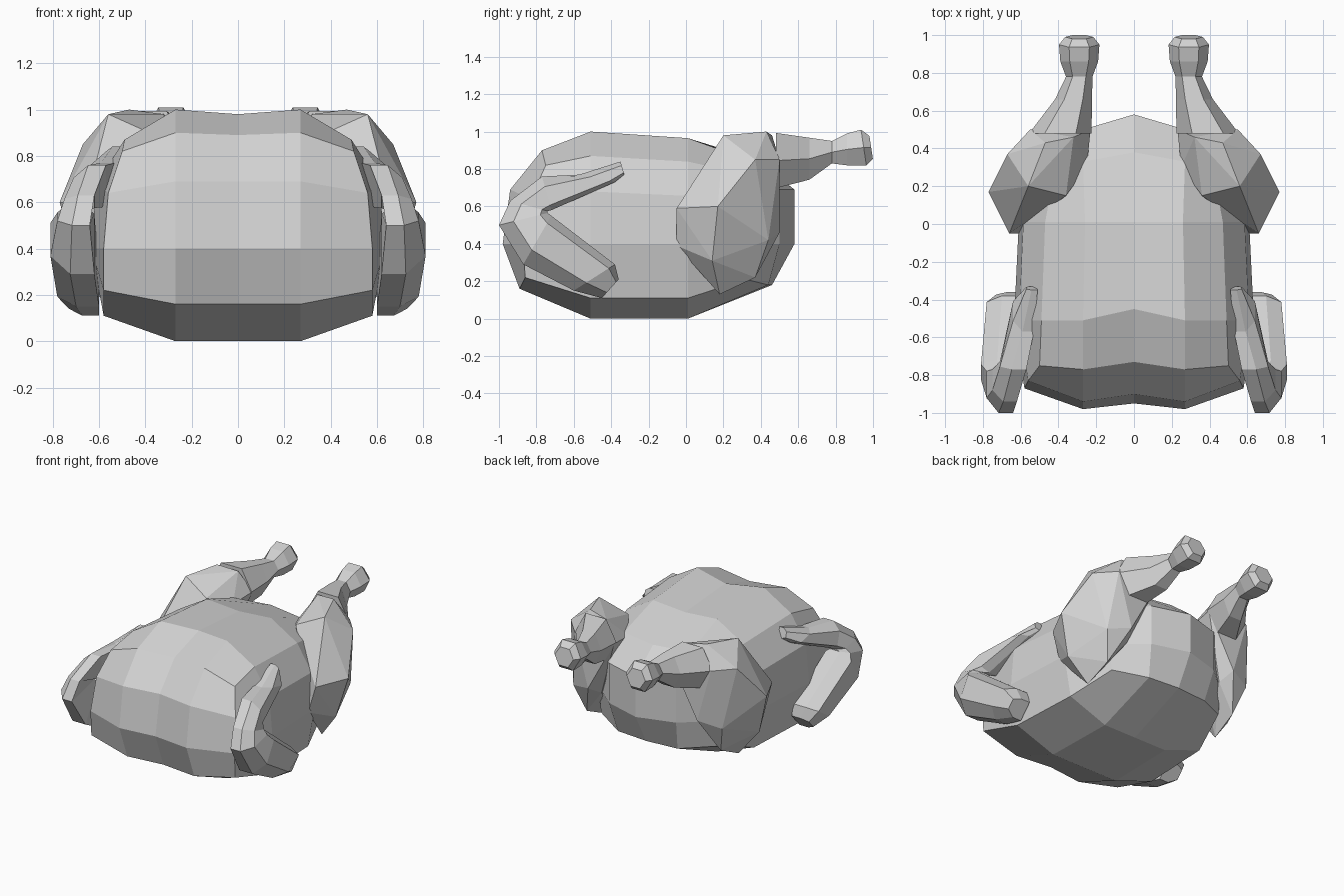
import bpy
import bmesh
import math
from mathutils import Vector

default_cube = bpy.data.objects.get("Cube")
if default_cube:
    bpy.data.objects.remove(default_cube, do_unlink=True)

GREY = (0.65, 0.65, 0.65, 1.0)
skin = bpy.data.materials.new("plain_grey")
skin.use_nodes = True
skin.diffuse_color = GREY
skin.node_tree.nodes["Principled BSDF"].inputs["Base Color"].default_value = GREY


def finish(bm, name):
    """Turn a bmesh into a flat-shaded object in the grey material."""
    bmesh.ops.recalc_face_normals(bm, faces=bm.faces[:])
    mesh = bpy.data.meshes.new(name)
    bm.to_mesh(mesh)
    bm.free()
    mesh.materials.append(skin)
    obj = bpy.data.objects.new(name, mesh)
    bpy.context.collection.objects.link(obj)
    return obj


def hull(name, points, side):
    """Faceted solid wrapped around a few corner points; side flips x."""
    bm = bmesh.new()
    for x, y, z in points:
        bm.verts.new((x * side, y, z))
    bmesh.ops.convex_hull(bm, input=bm.verts[:])
    loose = [v for v in bm.verts if not v.link_faces]
    bmesh.ops.delete(bm, geom=loose, context='VERTS')
    bmesh.ops.dissolve_limit(bm, angle_limit=math.radians(3),
                             verts=bm.verts[:], edges=bm.edges[:])
    return finish(bm, name)


def hex_ring(x, y, z, rx, rz):
    """Flat-topped hexagon across the length of the drumstick."""
    corners = [math.radians(60 * i) for i in range(6)]
    return [Vector((x + rx * math.cos(a), y, z + rz * math.sin(a) / 0.866))
            for a in corners]


def wing_ring(near, far, inner, outer):
    """Bevelled slice of the wing between two (y, z) edge points."""
    near, far = Vector(near), Vector(far)
    bevel = inner + (outer - inner) * .55
    ring = []
    for t, x in ((0, inner), (0, bevel), (.15, outer),
                 (.7, outer), (1, bevel), (1, inner)):
        y, z = near.lerp(far, t)
        ring.append(Vector((x, y, z)))
    return ring


def loft(name, rings, side):
    """Skin a row of equal rings and close both ends."""
    bm = bmesh.new()
    rows = [[bm.verts.new((p.x * side, p.y, p.z)) for p in ring] for ring in rings]
    for a, b in zip(rows, rows[1:]):
        for i in range(len(a)):
            j = (i + 1) % len(a)
            bm.faces.new((a[i], a[j], b[j], b[i]))
    bm.faces.new(rows[0])
    bm.faces.new(rows[-1])
    return finish(bm, name)


# Body: half rings from the bottom centre, round the flank, to the top centre
breast_ring = [(0, -.86, .16), (.27, -.89, .16), (.58, -.86, .22), (.58, -.87, .4),
               (.56, -.83, .64), (.5, -.75, .82), (.27, -.77, .9), (0, -.73, .89)]
section = [(0, 0), (.27, 0), (.58, .11), (.635, .4),
           (.61, .68), (.49, .87), (.27, 1), (0, .98)]
belly_ring = [(x, -.51, z) for x, z in section]
belly_ring[-1] = (0, -.45, .98)
back_ring = [(x * .96, .01, z * .965 if z > .5 else z) for x, z in section]
tail_ring = [(0, .46, .18), (.24, .44, .18), (.46, .32, .21), (.48, .32, .4),
             (.47, .3, .66), (.42, .28, .78), (.27, .33, .85), (0, .38, .85)]
# Inner corners of the two end caps: centre low, centre high, side low, side high
breast_cap = [(0, -.95, .4), (0, -.9, .69), (.27, -.98, .4), (.27, -.94, .69)]
tail_cap = [(0, .58, .4), (0, .58, .69), (.27, .5, .4), (.27, .5, .69)]


def cap(bm, ring, corners):
    """Close one end of the body with a small grid of quads."""
    low, high, side_low, side_high = [bm.verts.new(c) for c in corners]
    r = ring
    for quad in ((r[0], r[1], side_low, low),
                 (r[1], r[2], r[3], side_low),
                 (low, side_low, side_high, high),
                 (side_low, r[3], r[4], side_high),
                 (high, side_high, r[6], r[7]),
                 (side_high, r[4], r[5], r[6])):
        bm.faces.new(quad)


bm = bmesh.new()
rows = [[bm.verts.new(p) for p in ring]
        for ring in (breast_ring, belly_ring, back_ring, tail_ring)]
for a, b in zip(rows, rows[1:]):
    for i in range(len(a) - 1):
        bm.faces.new((a[i], a[i + 1], b[i + 1], b[i]))
cap(bm, rows[0], breast_cap)
cap(bm, rows[-1], tail_cap)
bmesh.ops.mirror(bm, geom=bm.verts[:] + bm.edges[:] + bm.faces[:],
                 axis='X', merge_dist=0.001)
bmesh.ops.remove_doubles(bm, verts=bm.verts[:], dist=0.001)
finish(bm, "body")

# Thigh corners, ending where the drumstick starts
thigh = [(.66, -.05, .59), (.6, -.05, .39), (.77, .17, .6), (.69, .14, .31),
         (.56, .2, .98), (.36, .15, .89), (.67, .37, .85), (.58, .11, .22),
         (.55, .18, .13), (.54, .37, .22), (.6, .44, .42), (.47, .43, 1),
         (.32, .46, .98), (.55, .5, .85), (.46, .5, .69), (.32, .5, .69),
         (.23, .5, .84), (.25, .3, .82), (.44, .5, .46), (.4, .4, .4)]

# Drumstick: narrow ankle, then a chunky knob
drumstick = [hex_ring(.39, .48, .845, .165, .148),
             hex_ring(.32, .66, .855, .098, .112),
             hex_ring(.29, .78, .89, .07, .06),
             hex_ring(.29, .86, .905, .1, .085),
             hex_ring(.29, .95, .915, .107, .095),
             hex_ring(.29, .99, .915, .075, .062)]
for ring in drumstick[-2:]:
    for p in ring:  # the knob leans back a little at the bottom
        p.y -= (p.z - .915) * .15

# Wing: one bent band from the upper tip, round the elbow, to the lower tip
wing = [wing_ring((-.33, .77), (-.35, .84), .51, .57),
        wing_ring((-.38, .73), (-.57, .77), .53, .64),
        wing_ring((-.72, .58), (-.77, .76), .57, .71),
        wing_ring((-.74, .575), (-.94, .63), .62, .75),
        wing_ring((-.74, .565), (-1, .5), .64, .78),
        wing_ring((-.72, .55), (-.87, .29), .62, .81),
        wing_ring((-.38, .29), (-.6, .15), .6, .78),
        wing_ring((-.36, .21), (-.45, .11), .6, .73)]

for label, side in (("left", 1), ("right", -1)):
    hull(label + "_thigh", thigh, side)
    loft(label + "_drumstick", drumstick, side)
    loft(label + "_wing", wing, side)
